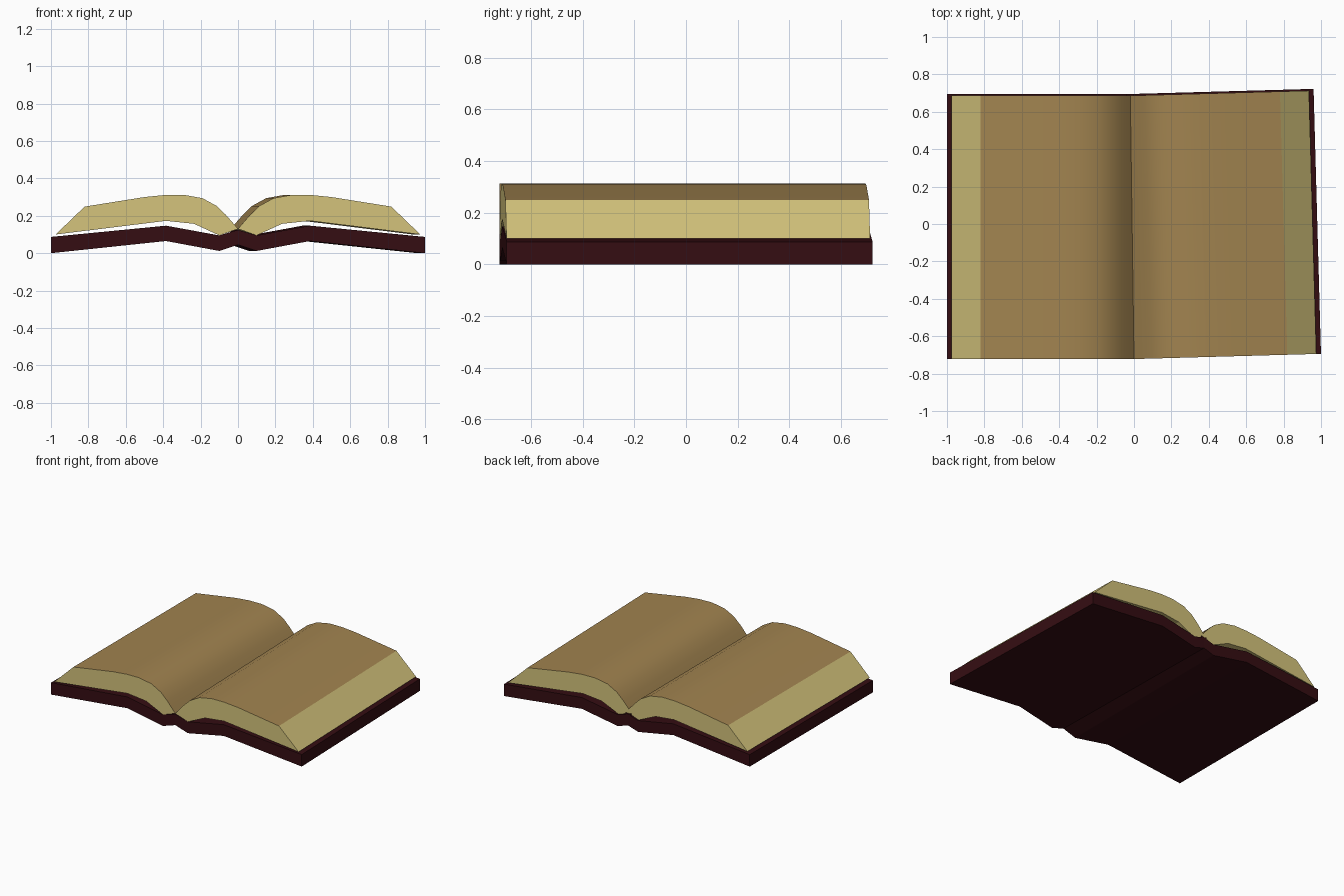
import bpy, bmesh, math
from mathutils import Matrix, Vector

if "Cube" in bpy.data.objects:
    bpy.data.objects.remove(bpy.data.objects["Cube"])

FRONT = -0.722
TURN = math.radians(1.6)   # right half is slightly twisted about the front of the gutter


def material(name, rgb):
    m = bpy.data.materials.new(name)
    m.diffuse_color = (*rgb, 1)
    m.use_nodes = True
    m.node_tree.nodes["Principled BSDF"].inputs["Base Color"].default_value = m.diffuse_color
    return m


leather = material("leather", (0.035, 0.004, 0.006))
paper_edge = material("paper_edge", (0.66, 0.55, 0.20))
paper_top = material("paper_top", (0.36, 0.23, 0.08))

# Right-hand cross-sections (x, z); the left half is the mirror image
COVER = [(0, 0.125), (0.10, 0.095), (0.385, 0.147), (1.0, 0.087),
         (1.0, 0.0), (0.385, 0.065), (0.10, 0.012), (0, 0.045)]
PAGE_TOP = [(0.0, 0.13), (0.03, 0.165), (0.065, 0.205), (0.115, 0.253),
            (0.19, 0.294), (0.29, 0.312), (0.39, 0.311), (0.50, 0.300), (0.82, 0.249)]
PAGE_UNDER = [(0.975, 0.100), (0.385, 0.173), (0.235, 0.157), (0.10, 0.095)]


def extrude_profile(name, pts, back, side, mats, n_top=0):
    """Extrude a cross-section along y; the first n_top strips become smooth page tops."""
    bm = bmesh.new()
    rows = [[bm.verts.new((side * x, y, z)) for x, z in pts] for y in (FRONT, back)]
    bm.faces.new(rows[0])
    bm.faces.new(rows[1][::-1])
    n = len(pts)
    for i in range(n):
        j = (i + 1) % n
        f = bm.faces.new((rows[0][i], rows[1][i], rows[1][j], rows[0][j]))
        if i < n_top:
            f.material_index = 1
            f.smooth = True
    for e in bm.edges:
        if any(not f.smooth for f in e.link_faces):
            e.smooth = False
    bmesh.ops.recalc_face_normals(bm, faces=bm.faces)
    if side > 0:
        bmesh.ops.rotate(bm, cent=Vector((0, FRONT, 0)), verts=bm.verts,
                         matrix=Matrix.Rotation(TURN, 3, 'Z'))
    me = bpy.data.meshes.new(name)
    bm.to_mesh(me)
    bm.free()
    for m in mats:
        me.materials.append(m)
    ob = bpy.data.objects.new(name, me)
    bpy.context.collection.objects.link(ob)
    return ob


for label, side in (("left", -1), ("right", 1)):
    # Bent leather cover board
    extrude_profile(label + "_cover", COVER, 0.695, side, [leather])
    # Curved block of pages with a slanted fore-edge
    extrude_profile(label + "_pages", PAGE_TOP + PAGE_UNDER, 0.686, side,
                    [paper_edge, paper_top], n_top=len(PAGE_TOP) - 1)
